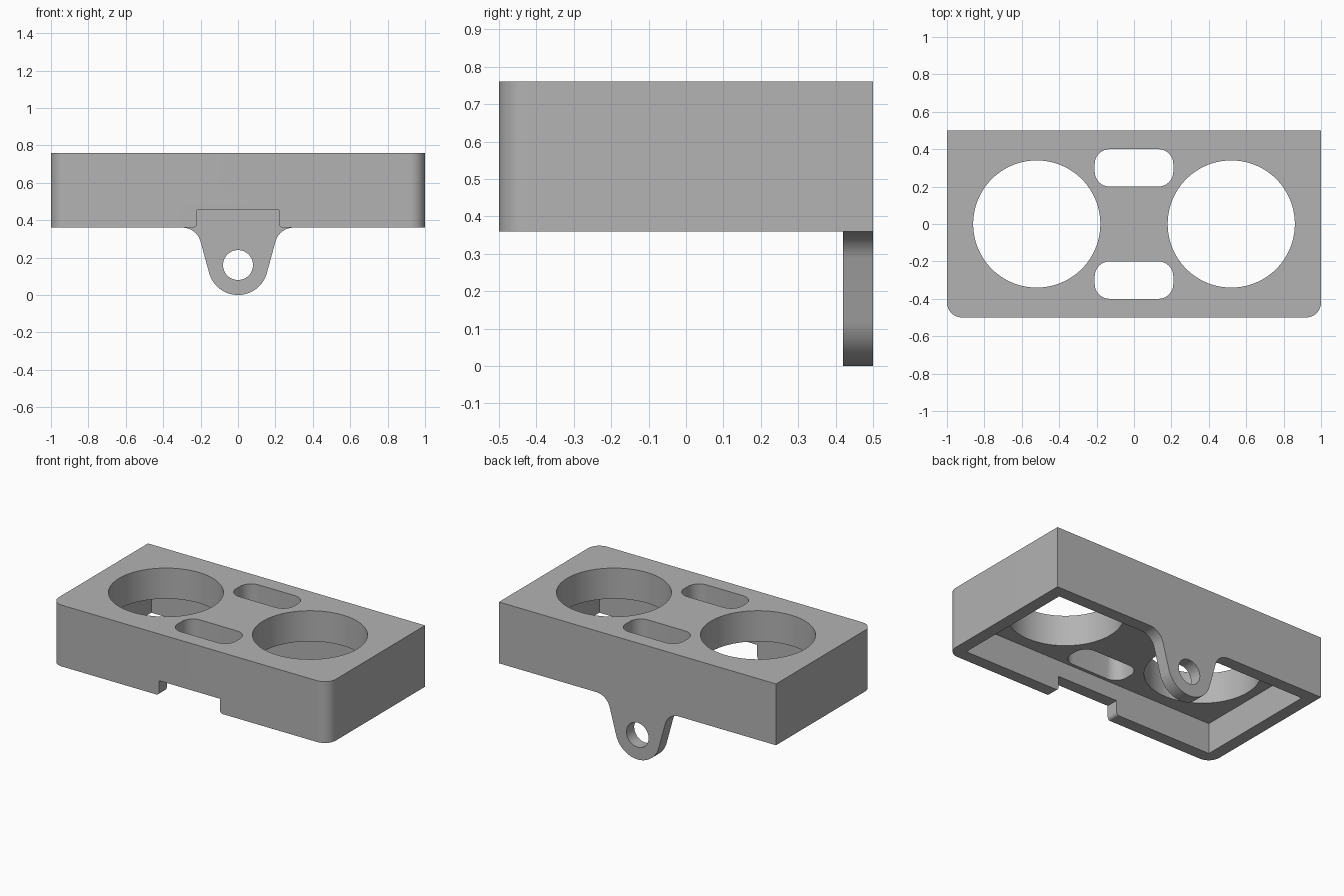
import bpy, bmesh
from math import sin, cos, radians
from mathutils import Vector

default = bpy.data.objects.get("Cube")
if default:
    bpy.data.objects.remove(default, do_unlink=True)

# Main dimensions
BOTTOM, CEILING, TOP = 0.36, 0.56, 0.76
HALF_X, HALF_Y, WALL = 1.0, 0.5, 0.08

grey = bpy.data.materials.new("plain grey")
grey.use_nodes = True
colour = (0.45, 0.45, 0.45, 1)
grey.diffuse_color = colour
grey.node_tree.nodes["Principled BSDF"].inputs["Base Color"].default_value = colour


def arc(cx, cy, r, start, end, steps=12):
    angles = [radians(start + (end - start) * i / steps) for i in range(steps + 1)]
    return [(cx + r * cos(a), cy + r * sin(a)) for a in angles]


def circle(cx, cy, r, steps=96):
    return arc(cx, cy, r, 0, 360, steps)[:-1]


def mirrored(half):
    """Close a profile that is symmetric about x = 0."""
    return half + [(-x, y) for x, y in reversed(half) if x > 1e-6]


def prism(name, profile, low, high, along_y=False):
    """Extrude a closed profile along z, or along y for an x-z profile."""
    place = (lambda u, v, w: (u, w, v)) if along_y else (lambda u, v, w: (u, v, w))
    bm = bmesh.new()
    face = bm.faces.new([bm.verts.new(place(u, v, low)) for u, v in profile])
    result = bmesh.ops.extrude_face_region(bm, geom=[face])
    moved = [g for g in result["geom"] if isinstance(g, bmesh.types.BMVert)]
    bmesh.ops.translate(bm, verts=moved, vec=Vector(place(0, 0, high - low)))
    bmesh.ops.recalc_face_normals(bm, faces=bm.faces)
    mesh = bpy.data.meshes.new(name)
    bm.to_mesh(mesh)
    bm.free()
    mesh.materials.append(grey)
    obj = bpy.data.objects.new(name, mesh)
    bpy.context.collection.objects.link(obj)
    return obj


def combine(target, tool, operation):
    mod = target.modifiers.new(operation.lower(), "BOOLEAN")
    mod.operation, mod.solver, mod.object = operation, "EXACT", tool
    bpy.context.view_layer.objects.active = target
    bpy.ops.object.modifier_apply(modifier=mod.name)
    bpy.data.objects.remove(tool, do_unlink=True)


# Block with two rounded front corners
r = 0.08
outline = mirrored(arc(HALF_X - r, r - HALF_Y, r, -90, 0) + [(HALF_X, HALF_Y)])
holder = prism("holder_block", outline, BOTTOM, TOP)

# Hollow underside
ix, iy = HALF_X - WALL, HALF_Y - WALL
combine(holder, prism("cavity", mirrored([(ix, -iy), (ix, iy)]), 0.2, CEILING), "DIFFERENCE")

# Two round wells
for side in (-1, 1):
    combine(holder, prism("well", circle(side * 0.52, 0, 0.34), 0.5, 0.9), "DIFFERENCE")

# Two rounded slots
for y in (-0.3, 0.3):
    half = arc(0.13, y - 0.02, 0.08, -90, 0) + arc(0.13, y + 0.02, 0.08, 0, 90)
    combine(holder, prism("slot", mirrored(half), 0.5, 0.9), "DIFFERENCE")

# Notch in the front wall, flared at its lower edge
half = [(0.22, 0.455)] + arc(0.24, 0.38, 0.02, 180, 270, 6) + [(0.24, 0.3)]
combine(holder, prism("notch", mirrored(half), -0.6, -0.3, True), "DIFFERENCE")

# Hanging lug on the back wall, with filleted shoulders and an eyelet
half = (arc(0, 0.16, 0.16, -90, -15.5, 20)
        + arc(0.297, 0.26, 0.1, 164.5, 90) + [(0.297, 0.42)])
lug = prism("lug", mirrored(half), iy, HALF_Y, True)
combine(lug, prism("eyelet", circle(0, 0.16, 0.08, 48), 0.3, 0.6, True), "DIFFERENCE")
combine(holder, lug, "UNION")

# Smooth the curved walls only
bpy.ops.object.select_all(action="DESELECT")
holder.select_set(True)
bpy.context.view_layer.objects.active = holder
bpy.ops.object.shade_smooth_by_angle(angle=radians(30))
